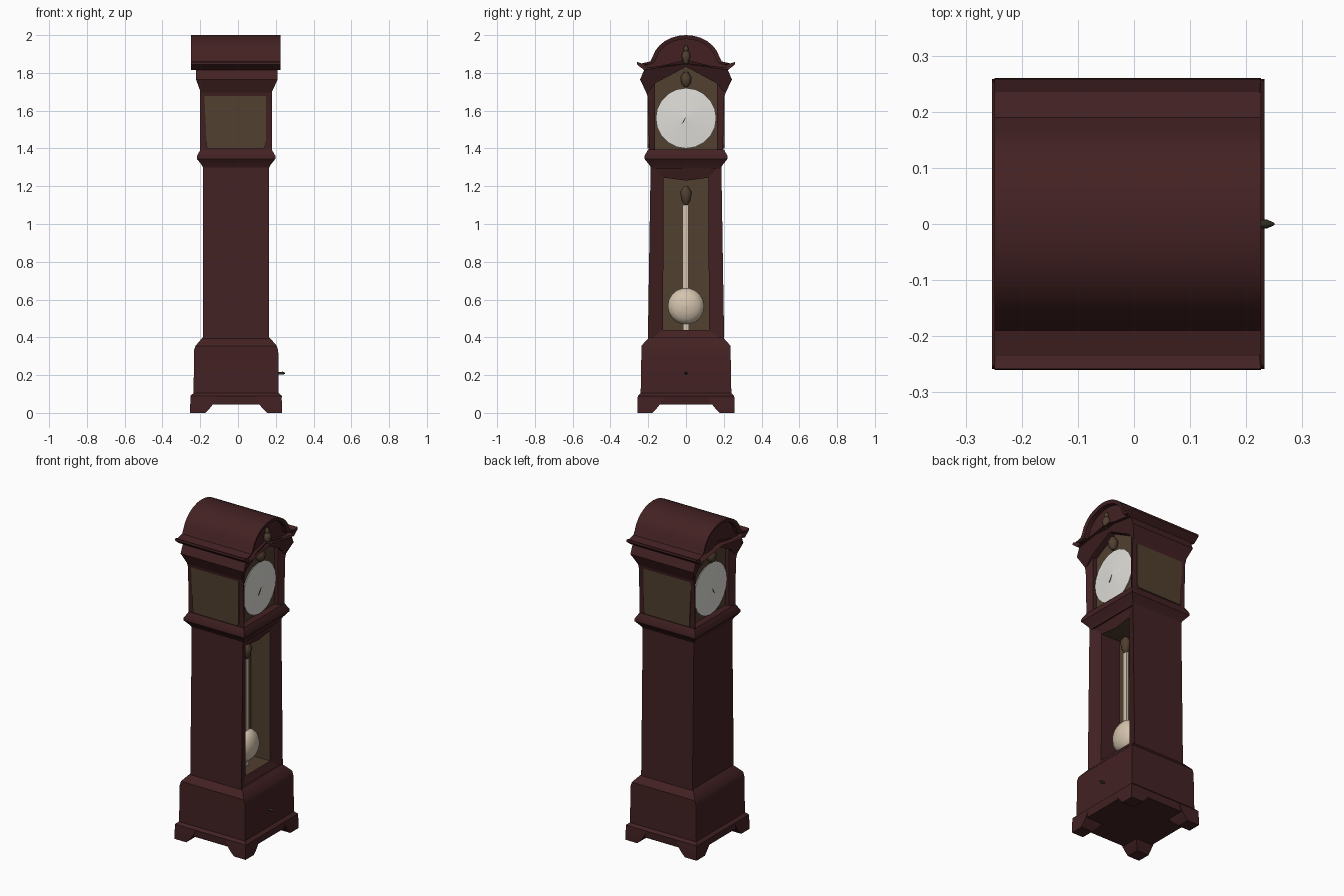
import bpy, bmesh, math
from mathutils import Vector

if "Cube" in bpy.data.objects:
    bpy.data.objects.remove(bpy.data.objects["Cube"])

CX = -0.01  # case centre in x


def material(name, rgb):
    m = bpy.data.materials.new(name)
    m.diffuse_color = (*rgb, 1)
    m.use_nodes = True
    m.node_tree.nodes["Principled BSDF"].inputs["Base Color"].default_value = m.diffuse_color
    return m


WOOD = material("dark red wood", (0.056, 0.0155, 0.0165))
BROWN = material("brown glass", (0.082, 0.05, 0.029))
WHITE = material("dial white", (0.74, 0.73, 0.69))
CREAM = material("pendulum cream", (0.66, 0.55, 0.42))
DARK = material("dark metal", (0.03, 0.024, 0.018))


def loft(name, loops, mats, rule=None, angle=30):
    """Skin equal-length loops and cap both ends; rule(segment, side) picks a material."""
    bm = bmesh.new()
    rings = [[bm.verts.new(p) for p in lp] for lp in loops]
    n = len(rings[0])
    caps = [bm.faces.new(rings[0]), bm.faces.new(rings[-1])]
    for f, seg in zip(caps, (-1, len(rings) - 1)):
        f.material_index = rule(seg, -1) if rule else 0
    for s in range(len(rings) - 1):
        for i in range(n):
            j = (i + 1) % n
            f = bm.faces.new((rings[s][i], rings[s][j], rings[s + 1][j], rings[s + 1][i]))
            f.material_index = rule(s, i) if rule else 0
    bmesh.ops.recalc_face_normals(bm, faces=bm.faces)
    me = bpy.data.meshes.new(name)
    bm.to_mesh(me)
    bm.free()
    ob = bpy.data.objects.new(name, me)
    bpy.context.collection.objects.link(ob)
    for m in mats:
        me.materials.append(m)
    bpy.ops.object.select_all(action='DESELECT')
    ob.select_set(True)
    bpy.context.view_layer.objects.active = ob
    bpy.ops.object.shade_smooth_by_angle(angle=math.radians(angle))
    return ob


def at_x(profile, x):
    return [Vector((x, y, z)) for y, z in profile]


def stack(name, rings):
    """Rectangular mouldings from (z, half x, half y)."""
    return loft(name, [[(CX + a * hx, b * hy, z) for a, b in ((-1, -1), (1, -1), (1, 1), (-1, 1))]
                       for z, hx, hy in rings], [WOOD])


def box(name, lo, hi, mat):
    (x0, y0, z0), (x1, y1, z1) = lo, hi
    return loft(name, [[(x0, y0, z), (x1, y0, z), (x1, y1, z), (x0, y1, z)] for z in (z0, z1)], [mat])


def lathe(name, centre, rings, mat, n=14, axis='Z'):
    """Turned part from (height, radius) about z, or along x."""
    c = Vector(centre)
    loops = []
    for h, r in rings:
        lp = []
        for i in range(n):
            t = 2 * math.pi * i / n
            u, v = r * math.cos(t), r * math.sin(t)
            lp.append(c + Vector((u, v, h) if axis == 'Z' else (h, u, v)))
        loops.append(lp)
    return loft(name, loops, [mat], angle=50)


def mirrored(half):
    """Close a half profile, given from bottom to the centre line top."""
    return half + [(-y, z) for y, z in reversed(half) if abs(y) > 1e-6]


# plinth, feet and waist mouldings
stack("plinth", [(0.045, .235, .25), (0.09, .243, .255), (0.105, .225, .24), (0.33, .223, .236),
                 (0.355, .215, .236), (0.39, .185, .205), (0.40, .175, .195)])
for sx in (-1, 1):
    for sy in (-1, 1):
        def corner(z, out, w):
            ax, ay = .243 + out, .258 + out
            return [(CX + sx * x, sy * y, z) for x, y in
                    ((ax, ay), (ax - w, ay), (ax - w, ay - w), (ax, ay - w))]
        loft("foot", [corner(0, 0, .08), corner(.02, 0, .1), corner(.045, 0, .12), corner(.09, -.003, .14)], [WOOD])
stack("waist_moulding", [(1.29, .172, .183), (1.31, .18, .192), (1.345, .208, .22),
                         (1.36, .208, .22), (1.395, .188, .2)])
lathe("plinth_knob", (.2, 0, .21), [(0, .006), (.037, .008), (.05, .002)], DARK, 8, 'X')

# hollow trunk with a sloping door frame on +x
outer = mirrored([(.202, .38), (.187, 1.32), (0, 1.32)])
inner = mirrored([(.122, .44), (.118, 1.245), (0, 1.23)])


def trunk_rule(seg, side):
    # back panel and all reveals but one are brown
    return 1 if seg == 3 or (seg == 2 and side != 3) else 0


loft("trunk", [at_x(outer, -.185), at_x(outer, .165), at_x(inner, .135), at_x(inner, .005)],
     [WOOD, BROWN], trunk_rule)

# pendulum
box("pendulum_rod", (.05, -.018, .63), (.066, .013, 1.1), CREAM)
box("pendulum_tail", (.05, -.015, .44), (.066, .015, .49), CREAM)
lathe("pendulum_bob", (.06, 0, .565),
      [(.055 * math.sin(t), max(.002, .097 * math.cos(t)))
       for t in [math.pi * (k / 8 - .5) for k in range(9)]], CREAM, 18, 'X')
lathe("pendulum_hanger", (.06, 0, 1.15), [(-.05, .008), (-.03, .022), (.02, .032), (.05, .01)], BROWN, 8)

# hood with recessed gabled openings on both dial sides
h_out = mirrored([(.195, 1.37), (.202, 1.67), (.232, 1.76), (0, 1.86)])
h_in = mirrored([(.163, 1.39), (.163, 1.66), (.163, 1.745), (0, 1.832)])
loft("hood", [at_x(h_in, -.155), at_x(h_in, -.18), at_x(h_out, -.2), at_x(h_out, .18),
              at_x(h_in, .16), at_x(h_in, .135)],
     [WOOD, BROWN], lambda seg, side: 1 if seg in (-1, 5) else 0)

# side windows as thin plates
for s in (-1, 1):
    def pane(y):
        return [(-.165, s * y, 1.40), (.135, s * y, 1.40), (.148, s * y, 1.42),
                (.148, s * y, 1.715), (-.165, s * y, 1.70), (-.178, s * y, 1.68)]
    loft("side_window", [pane(.197), pane(.2045)], [BROWN])

# dials with hands, on both gable ends
for s in (-1, 1):
    x = .142 if s > 0 else -.162
    lathe("dial", (x, 0, 1.56), [(-.006 * s, .15), (.006 * s, .16), (.016 * s, .02), (.017 * s, .004)],
          WHITE, 20, 'X')
    loft("clock_hand", [[(x + s * d, y, z) for y, z in ((0, 1.565), (-.006, 1.56), (-.026, 1.525), (-.012, 1.54))]
                        for d in (.014, .018)], [DARK])
    lathe("gable_drop", (x + s * .01, 0, 1.76), [(-.035, .01), (-.015, .026), (.015, .03), (.045, .012)], BROWN, 10)

# gable cornice chevron, flaring outward from bottom to top
low = [(-.208, 1.69), (-.163, 1.745), (0, 1.832), (.163, 1.745), (.208, 1.69)]
high = [(.243, 1.765), (.222, 1.815), (0, 1.87), (-.222, 1.815), (-.243, 1.765)]
loft("gable_cornice", [at_x(low, -.195) + at_x(high, -.222), at_x(low, .175) + at_x(high, .21)], [WOOD])

# barrel roof with flared eaves and slightly recessed ends
eave = [(.222, 1.815), (.26, 1.845), (.258, 1.858), (.235, 1.85), (.19, 1.86)]
cap = [(.182 * math.cos(t), 1.85 + .15 * math.sin(t)) for t in [math.pi / 2 * k / 7 for k in range(1, 7)]]
roof = mirrored(eave + cap + [(0, 2.0)]) + [(0, 1.848)]
# recessed outline: eaves stay flush inside, the arch shrinks
sunk_eave = [(.2, 1.828), (.215, 1.836), (.21, 1.842), (.19, 1.845), (.17, 1.853)]
sunk_cap = [(y * .88, 1.85 + (z - 1.85) * .86) for y, z in cap]
sunk = mirrored(sunk_eave + sunk_cap + [(0, 1.979)]) + [(0, 1.85)]
loft("roof", [at_x(sunk, -.215), at_x(sunk, -.24), at_x(roof, -.249), at_x(roof, .226),
              at_x(sunk, .22), at_x(sunk, .192)], [WOOD])

# finial in the front arch
lathe("finial", (.2, 0, 1.85), [(-.005, .01), (.015, .018), (.04, .025), (.055, .02),
                                (.065, .011), (.08, .014), (.098, .004)], BROWN, 10)
